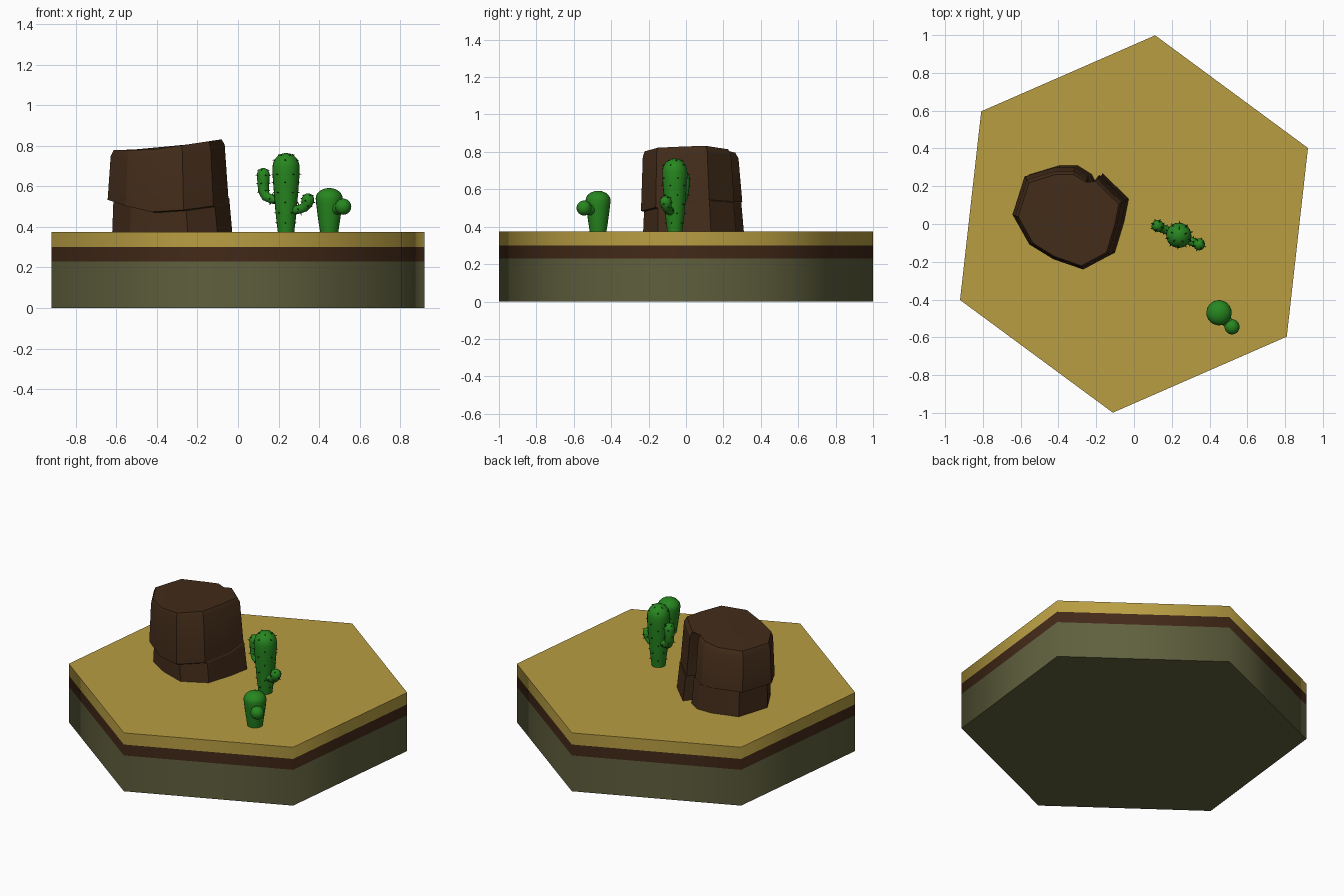
import bpy, bmesh, math
from mathutils import Vector

if "Cube" in bpy.data.objects:
    bpy.data.objects.remove(bpy.data.objects["Cube"])


def material(name, rgb):
    m = bpy.data.materials.new(name)
    m.diffuse_color = (*rgb, 1)
    m.use_nodes = True
    m.node_tree.nodes["Principled BSDF"].inputs["Base Color"].default_value = m.diffuse_color
    return m


SAND = material("sand", (0.48, 0.34, 0.055))
SOIL = material("soil", (0.055, 0.022, 0.009))
STONE = material("stone", (0.115, 0.115, 0.048))
ROCK = material("rock", (0.055, 0.025, 0.010))
GREEN = material("cactus_green", (0.02, 0.24, 0.014))
THORN = material("thorn", (0.025, 0.06, 0.012))


def finish(name, bm, mat, angle):
    me = bpy.data.meshes.new(name)
    bm.to_mesh(me)
    bm.free()
    me.materials.append(mat)
    ob = bpy.data.objects.new(name, me)
    bpy.context.collection.objects.link(ob)
    bpy.ops.object.select_all(action='DESELECT')
    ob.select_set(True)
    bpy.context.view_layer.objects.active = ob
    bpy.ops.object.shade_smooth_by_angle(angle=math.radians(angle))
    return ob


def loft(bm, rings, cap_start=False, cap_end=False):
    loops = [[bm.verts.new(p) for p in ring] for ring in rings]
    n = len(loops[0])
    for a, b in zip(loops, loops[1:]):
        for i in range(n):
            j = (i + 1) % n
            bm.faces.new((a[i], a[j], b[j], b[i]))
    if cap_start:
        bm.faces.new(loops[0][::-1])
    if cap_end:
        bm.faces.new(loops[-1])


# Hexagonal base in three layers
def hexagon(z):
    return [(1.005 * math.cos(math.radians(23.6 + 60 * i)),
             1.005 * math.sin(math.radians(23.6 + 60 * i)), z) for i in range(6)]


for name, z0, z1, mat in (("stone_layer", 0, 0.23, STONE),
                          ("soil_layer", 0.23, 0.30, SOIL),
                          ("sand_layer", 0.30, 0.375, SAND)):
    bm = bmesh.new()
    loft(bm, [hexagon(z0), hexagon(z1)], z0 == 0, mat == SAND)
    finish(name, bm, mat, 65)

# Rock: faceted outline, undercut ledge, sloping top with a crack
OUT = [(-0.64, 0.05), (-0.55, -0.11), (-0.42, -0.19), (-0.26, -0.245), (-0.11, -0.165),
       (-0.06, 0.0), (-0.035, 0.125), (-0.175, 0.262), (-0.213, 0.215), (-0.235, 0.258),
       (-0.31, 0.305), (-0.41, 0.305), (-0.575, 0.255)]
LEDGE = [.53, .50, .47, .48, .50, .51, .54, .53, .53, .53, .53, .53, .53]


def rock_ring(scale, dx, dy, height):
    ring = []
    for i, (x, y) in enumerate(OUT):
        px, py = -0.33 + (x + 0.33) * scale + dx, 0.04 + (y - 0.04) * scale + dy
        ring.append(Vector((px, py, height(i, px))))
    return ring


def top_z(x):
    return 0.78 + max(0, x + 0.43) * 0.15


rings = [rock_ring(0.98, 0.013, 0.01, lambda i, x: 0.37),
         rock_ring(0.945, 0.008, 0.005, lambda i, x: LEDGE[i]),
         rock_ring(0.985, -0.008, 0.0, lambda i, x: LEDGE[i] + 0.004),
         rock_ring(0.93, -0.01, -0.006, lambda i, x: top_z(x) - 0.03),
         rock_ring(0.88, -0.01, -0.01, lambda i, x: top_z(x))]
rings[3][8] = Vector((-0.222, 0.175, top_z(-0.222) - 0.04))
rings[4][8] = Vector((-0.28, 0.06, top_z(-0.28)))
bm = bmesh.new()
loft(bm, rings, False, True)
bmesh.ops.triangulate(bm, faces=[f for f in bm.faces if len(f.verts) > 4])
finish("rock", bm, ROCK, 25)


# Cactus stems: round tubes with varying radius, given as (x, y, z, radius)
def stem(name, path, sides=20):
    pts = [Vector(p[:3]) for p in path]
    rings = []
    for k, p in enumerate(pts):
        t = (pts[min(k + 1, len(pts) - 1)] - pts[max(k - 1, 0)]).normalized()
        u = Vector((0.4, 1, 0)).cross(t).normalized()
        v = t.cross(u)
        rings.append([p + path[k][3] * (u * math.cos(a) + v * math.sin(a))
                      for a in (math.tau * i / sides for i in range(sides))])
    bm = bmesh.new()
    loft(bm, rings, True, True)
    finish(name, bm, GREEN, 60)
    return rings


def dome(x, y, z, r, h, steps=6):
    return [(x, y, z + h * math.sin(a), r * math.cos(a))
            for a in (math.pi / 2 * i / steps * 0.98 for i in range(steps + 1))]


# Thorns: small cones standing on chosen ring points of a stem
def thorns(name, rings, picks, step, size=0.014):
    bm = bmesh.new()
    for row, k in enumerate(picks):
        ring = rings[k]
        c = sum(ring, Vector()) / len(ring)
        for i in range((row % 2) * step // 2, len(ring), step):
            d = (ring[i] - c).normalized()
            rot = d.to_track_quat('Z', 'Y').to_matrix().to_4x4()
            rot.translation = ring[i] + d * size * 0.3
            bmesh.ops.create_cone(bm, cap_ends=True, segments=5, radius1=0.0045,
                                  radius2=0.0005, depth=size, matrix=rot)
    finish(name, bm, THORN, 30)


X, Y = 0.237, -0.06
body = [(X, Y, z, r) for z, r in ((.37, .04), (.42, .046), (.47, .052), (.52, .056),
                                  (.57, .06), (.62, .064), (.66, .067))]
tall = stem("tall_cactus", body + dome(X, Y, 0.695, 0.067, 0.07))
thorns("tall_cactus_thorns", tall, [1, 2, 3, 4, 5, 6, 9, 11], 4)

left = stem("tall_cactus_left_arm",
            [(.20, -.045, .53, .021), (.165, -.03, .538, .022), (.138, -.018, .55, .024),
             (.126, -.012, .575, .026), (.125, -.01, .615, .029)]
            + dome(.125, -.01, .655, .032, .036), 16)
thorns("left_arm_thorns", left, [1, 3, 4, 5, 8], 4, 0.012)

right = stem("tall_cactus_right_arm",
             [(.275, -.08, .482, .021), (.305, -.093, .488, .022), (.327, -.101, .497, .024),
              (.338, -.105, .512, .027)] + dome(.345, -.108, .53, .032, .036), 16)
thorns("right_arm_thorns", right, [1, 3, 4, 7], 4, 0.012)

# Short cactus with a round bud
X, Y = 0.45, -0.47
stem("short_cactus", [(X, Y, .37, .044), (X, Y, .42, .052), (X, Y, .47, .059),
                      (X, Y, .51, .064)] + dome(X, Y, 0.54, 0.067, 0.052))
bm = bmesh.new()
bmesh.ops.create_uvsphere(bm, u_segments=20, v_segments=12, radius=0.04)
bmesh.ops.translate(bm, verts=bm.verts, vec=(0.519, -0.545, 0.50))
finish("short_cactus_bud", bm, GREEN, 60)
stem("bud_stalk", [(.47, -.49, .485, .028), (.495, -.518, .492, .029), (.515, -.54, .499, .031)], 16)
